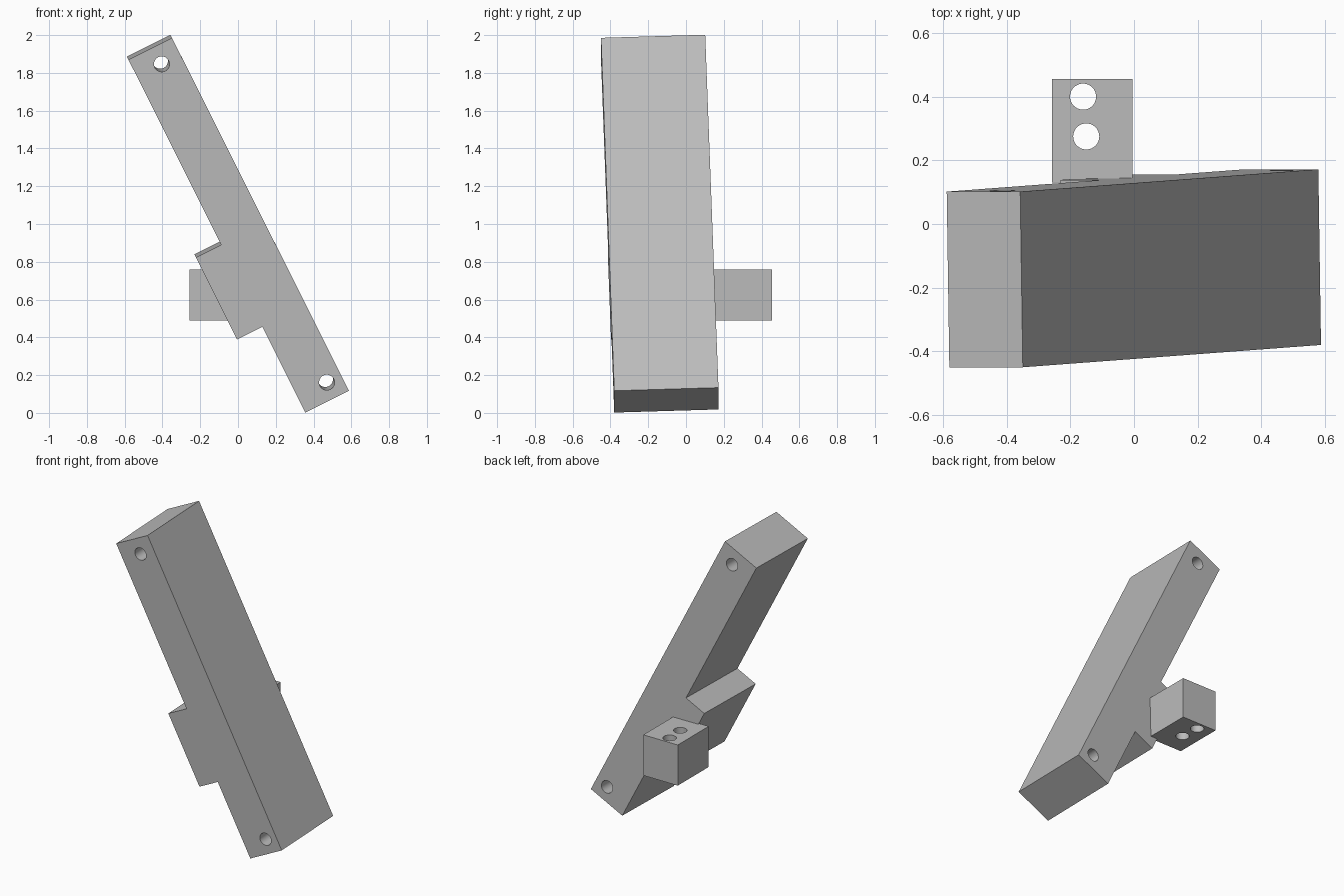
import bpy
import bmesh
from mathutils import Matrix, Vector

if "Cube" in bpy.data.objects:
    bpy.data.objects.remove(bpy.data.objects["Cube"])

# Single grey material
grey = bpy.data.materials.new("mid grey")
grey.use_nodes = True
colour = (0.5, 0.5, 0.5, 1)
grey.diffuse_color = colour
grey.node_tree.nodes["Principled BSDF"].inputs["Base Color"].default_value = colour

HOLE_RADIUS = 0.041


def prism(name, outline, depth, matrix):
    """Extrude a flat outline along local z and place it."""
    bm = bmesh.new()
    face = bm.faces.new([bm.verts.new((x, y, 0)) for x, y in outline])
    grown = bmesh.ops.extrude_face_region(bm, geom=[face])["geom"]
    top = [g for g in grown if isinstance(g, bmesh.types.BMVert)]
    bmesh.ops.translate(bm, verts=top, vec=(0, 0, depth))
    bm.transform(matrix)
    bmesh.ops.recalc_face_normals(bm, faces=bm.faces)
    mesh = bpy.data.meshes.new(name)
    bm.to_mesh(mesh)
    bm.free()
    obj = bpy.data.objects.new(name, mesh)
    bpy.context.collection.objects.link(obj)
    mesh.materials.append(grey)
    return obj


def drill(obj, centres, depth, matrix):
    """Cut round through holes along local z."""
    bpy.context.view_layer.objects.active = obj
    for x, y in centres:
        bpy.ops.mesh.primitive_cylinder_add(vertices=40, radius=HOLE_RADIUS, depth=depth * 2)
        cutter = bpy.context.object
        cutter.hide_render = True
        cutter.data.transform(matrix @ Matrix.Translation((x, y, depth / 2)))
        bpy.context.view_layer.objects.active = obj
        mod = obj.modifiers.new("hole", "BOOLEAN")
        mod.operation = "DIFFERENCE"
        mod.solver = "EXACT"
        mod.object = cutter
        bpy.ops.object.modifier_apply(modifier=mod.name)
        bpy.data.objects.remove(cutter)
    bpy.ops.object.select_all(action="DESELECT")
    obj.select_set(True)
    bpy.ops.object.shade_smooth_by_angle()


# Leaning bar with a side tab: local x runs across, y down the length, z to the back
along = Vector((0.935, 0.07, -1.865)).normalized()
across = Vector((0.23, 0, 0.115)).normalized()
back = across.cross(along).normalized()
if back.y < 0:
    back.negate()
bar_frame = Matrix((across, along, back)).transposed().to_4x4()
bar_frame.translation = (-0.58, -0.45, 1.87)

width, length, thick, tab = 0.258, 2.091, 0.552, 0.15
outline = [(0, 0), (width, 0), (width, length), (0, length),
           (0, 1.583), (-tab, 1.583), (-tab, 1.097), (0, 1.097)]
bar = prism("leaning_bar", outline, thick, bar_frame)
drill(bar, [(0.147, 0.1), (0.173, 1.999)], thick, bar_frame)

# Upright block on the back with two vertical holes
block_frame = Matrix.Translation((0, 0, 0.488))
block = prism("back_block", [(-0.258, 0.13), (-0.005, 0.13), (-0.005, 0.455), (-0.258, 0.455)],
              0.27, block_frame)
drill(block, [(-0.16, 0.4), (-0.15, 0.275)], 0.27, block_frame)
